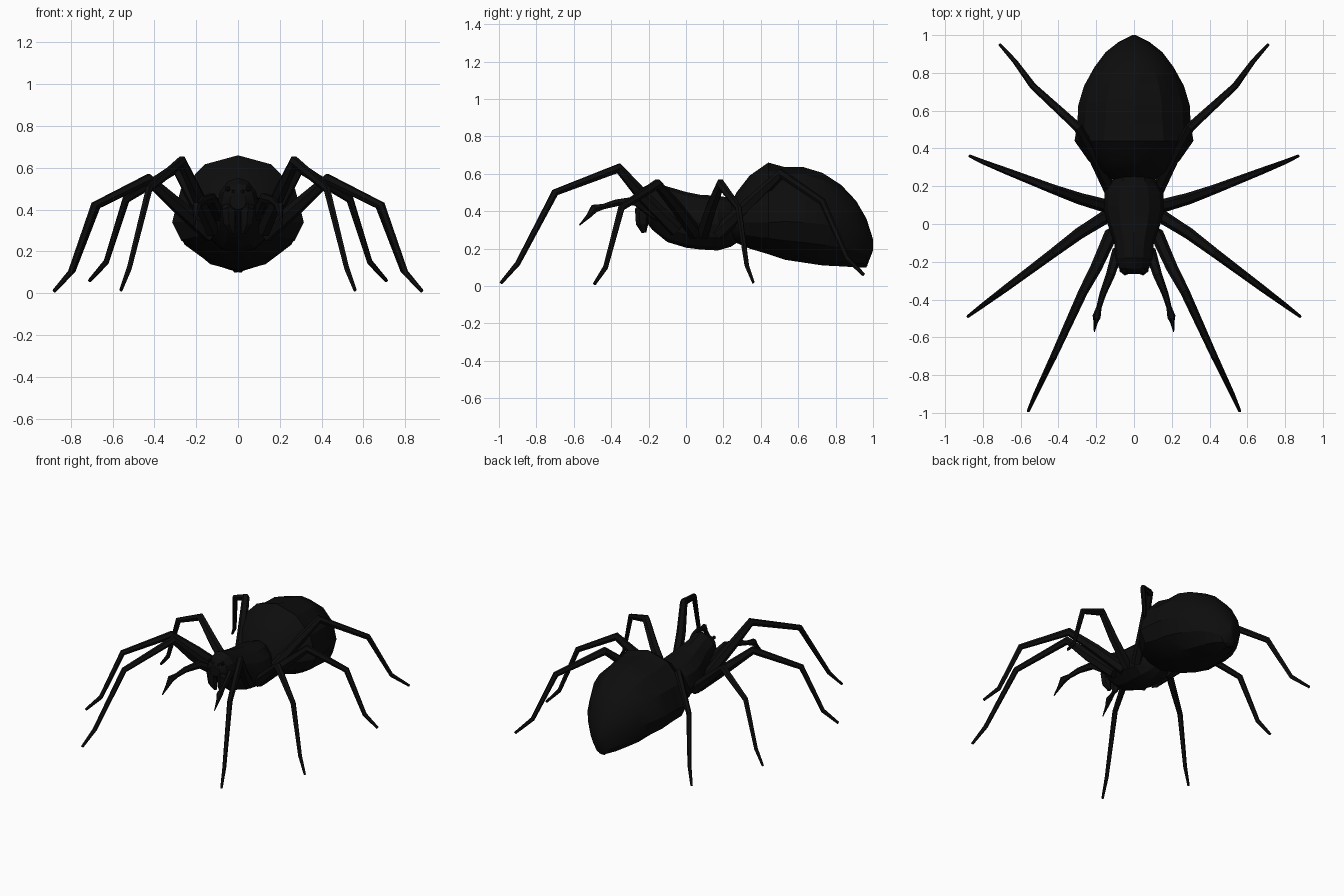
import bpy, bmesh, math
from mathutils import Vector

black = bpy.data.materials.new("near black")
black.diffuse_color = (0.004, 0.004, 0.004, 1)


def finish(name, bm, mirror=False, smooth=0):
    bmesh.ops.recalc_face_normals(bm, faces=bm.faces)
    me = bpy.data.meshes.new(name)
    bm.to_mesh(me)
    bm.free()
    ob = bpy.data.objects.new(name, me)
    bpy.context.collection.objects.link(ob)
    me.materials.append(black)
    if mirror:
        ob.modifiers.new("mirror", 'MIRROR')
    if smooth:
        bpy.ops.object.select_all(action='DESELECT')
        ob.select_set(True)
        bpy.context.view_layer.objects.active = ob
        bpy.ops.object.shade_smooth_by_angle(angle=math.radians(smooth))
    return ob


def skin(bm, rings):
    vs = [[bm.verts.new(p) for p in r] for r in rings]
    n = len(vs[0])
    for a, b in zip(vs, vs[1:]):
        for i in range(n):
            bm.faces.new((a[i], a[(i + 1) % n], b[(i + 1) % n], b[i]))
    bm.faces.new(vs[0])
    bm.faces.new(vs[-1])


def body(name, sections, n=12):
    """Loft along y; each section is (y, half width, bottom, widest z, top)."""
    bm = bmesh.new()
    rings = []
    for y, w, lo, mid, hi in sections:
        ring = []
        for i in range(n):
            a = 2 * math.pi * i / n
            c = math.cos(a)
            ring.append((w * math.sin(a), y, mid + c * ((hi - mid) if c > 0 else (mid - lo))))
        rings.append(ring)
    skin(bm, rings)
    return finish(name, bm, smooth=25)


def limb(name, pts, radii, n=6):
    """Jointed tapering limb, mirrored to the other side."""
    pts = [Vector(p) for p in pts]
    flat = pts[-1] - pts[0]
    side = Vector((flat.y, -flat.x, 0)).normalized()
    bm = bmesh.new()
    rings = []
    for i, (p, r) in enumerate(zip(pts, radii)):
        t = Vector()
        if i > 0:
            t += (p - pts[i - 1]).normalized()
        if i < len(pts) - 1:
            t += (pts[i + 1] - p).normalized()
        up = side.cross(t.normalized())
        rings.append([p + r * (math.cos(2 * math.pi * k / n) * side +
                               1.15 * math.sin(2 * math.pi * k / n) * up) for k in range(n)])
    skin(bm, rings)
    return finish(name, bm, mirror=True, smooth=25)


# Abdomen
body("abdomen", [
    (0.23, 0.10, 0.27, 0.34, 0.42), (0.27, 0.18, 0.23, 0.34, 0.50),
    (0.34, 0.245, 0.20, 0.34, 0.59), (0.44, 0.315, 0.17, 0.34, 0.66),
    (0.53, 0.30, 0.14, 0.345, 0.635), (0.63, 0.295, 0.125, 0.34, 0.635),
    (0.73, 0.265, 0.11, 0.33, 0.605), (0.83, 0.21, 0.105, 0.31, 0.54),
    (0.91, 0.15, 0.10, 0.28, 0.455), (0.965, 0.08, 0.10, 0.23, 0.36),
    (1.0, 0.01, 0.19, 0.22, 0.25)])

# Spinneret at the rear underside
limb("spinneret", [(0.012, 0.92, 0.16), (0.012, 0.965, 0.105)], [0.03, 0.01])

# Head and thorax
body("cephalothorax", [
    (-0.265, 0.04, 0.40, 0.44, 0.48), (-0.235, 0.08, 0.37, 0.44, 0.525),
    (-0.18, 0.10, 0.30, 0.42, 0.553), (-0.10, 0.105, 0.235, 0.38, 0.532),
    (0.0, 0.14, 0.205, 0.35, 0.503), (0.08, 0.16, 0.195, 0.34, 0.487),
    (0.17, 0.155, 0.19, 0.33, 0.483), (0.24, 0.11, 0.21, 0.33, 0.47),
    (0.30, 0.06, 0.25, 0.33, 0.42)])

# Fangs
limb("fang", [(0.04, -0.19, 0.45), (0.045, -0.235, 0.40), (0.04, -0.235, 0.33), (0.025, -0.225, 0.285)],
     [0.035, 0.036, 0.03, 0.012])

# Eyes
for k, (x, z) in enumerate([(0.02, 0.485), (0.05, 0.50)]):
    bm = bmesh.new()
    bmesh.ops.create_icosphere(bm, subdivisions=1, radius=0.014)
    bmesh.ops.translate(bm, verts=bm.verts, vec=(x, -0.25, z))
    finish("eye_%d" % k, bm, mirror=True)

# Feelers beside the mouth
limb("feeler", [(0.085, -0.14, 0.37), (0.125, -0.27, 0.455), (0.165, -0.37, 0.445),
                (0.185, -0.44, 0.425), (0.198, -0.49, 0.415), (0.203, -0.52, 0.375), (0.21, -0.57, 0.325)],
     [0.03, 0.024, 0.018, 0.014, 0.022, 0.012, 0.003])

# Walking legs: hip, mid thigh, knee, shin end, ankle, tip
legs = {
    "front_leg": [(0.12, -0.05, 0.30), (0.20, -0.23, 0.48), (0.27, -0.36, 0.63),
                  (0.425, -0.70, 0.50), (0.52, -0.90, 0.12), (0.56, -0.99, 0.015)],
    "second_leg": [(0.13, 0.05, 0.28), (0.29, -0.05, 0.42), (0.43, -0.155, 0.545),
                   (0.685, -0.345, 0.42), (0.80, -0.43, 0.10), (0.88, -0.49, 0.01)],
    "third_leg": [(0.13, 0.09, 0.28), (0.29, 0.135, 0.42), (0.43, 0.185, 0.545),
                  (0.675, 0.28, 0.42), (0.79, 0.325, 0.11), (0.87, 0.36, 0.02)],
    "rear_leg": [(0.12, 0.17, 0.28), (0.21, 0.35, 0.45), (0.295, 0.51, 0.60),
                 (0.535, 0.73, 0.45), (0.63, 0.86, 0.15), (0.71, 0.95, 0.06)],
}
for name, pts in legs.items():
    limb(name, pts, [0.036, 0.031, 0.025, 0.018, 0.013, 0.008])
